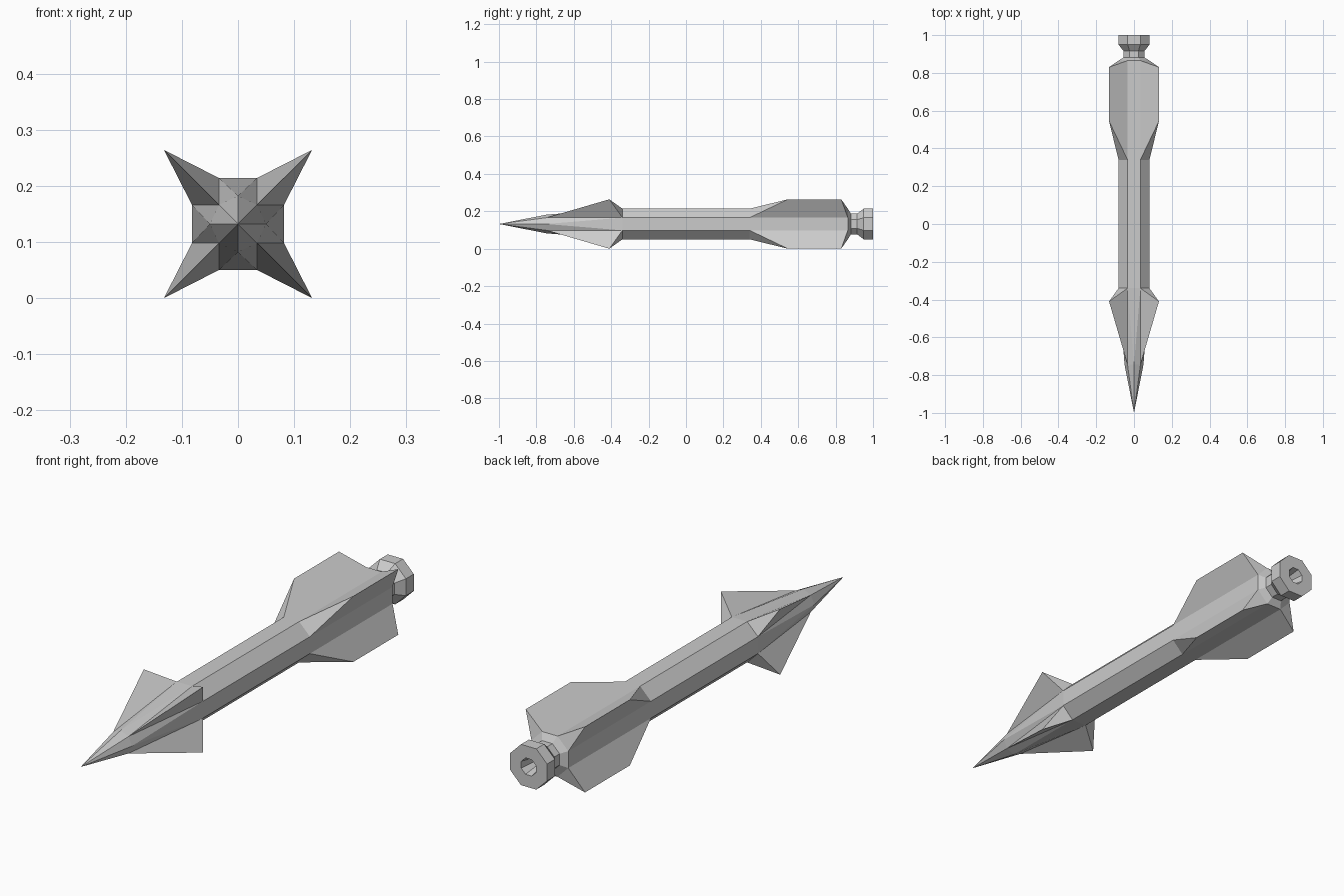
import bpy, bmesh, math
from mathutils import Matrix

if "Cube" in bpy.data.objects:
    bpy.data.objects.remove(bpy.data.objects["Cube"])

Z0 = 0.132            # height of the long axis
A, B = 0.034, 0.082   # octagon half side and apothem
T = 0.132             # fin tip offset on the diagonal


def finish(bm, name):
    bmesh.ops.remove_doubles(bm, verts=bm.verts, dist=1e-4)
    bmesh.ops.recalc_face_normals(bm, faces=bm.faces)
    bmesh.ops.translate(bm, verts=bm.verts, vec=(0, 0, Z0))
    me = bpy.data.meshes.new(name)
    bm.to_mesh(me)
    bm.free()
    ob = bpy.data.objects.new(name, me)
    bpy.context.collection.objects.link(ob)
    return ob


def left(y):          # corners bounding one flat and one diagonal side
    return (-A, y, B)


def up(y):
    return (A, y, B)


def side(y):
    return (B, y, A)


def tip(y):
    return (T, y, T)


# Body with pointed nose and fins: one quarter, turned four times
P = (0, -1, 0)
N = (0, -0.745, 0.05)
D = (A, -0.745, A)
DL = (-A, -0.745, A)
F, R, E = -0.34, 0.34, 0.865
quarter = [
    # nose cone and its widening flat
    (P, N, D), (P, DL, N), (N, up(F), D), (N, DL, left(F)), (N, left(F), up(F)),
    # front fin
    (D, up(F), tip(-0.41)), (D, tip(-0.41), side(F)), (tip(-0.41), up(F), side(F)),
    # shaft
    (left(F), up(F), up(R), left(R)), (up(F), side(F), side(R), up(R)),
    (left(R), up(R), up(E), left(E)),
    # tail fin
    (up(R), side(R), tip(0.545)),
    (up(R), tip(0.545), tip(0.83), up(E)),
    (side(R), side(E), tip(0.83), tip(0.545)),
    (tip(0.83), side(E), up(E)),
]
bm = bmesh.new()
for i in range(4):
    m = Matrix.Rotation(math.pi / 2 * i, 4, 'Y')
    for face in quarter:
        bm.faces.new([bm.verts.new(m @ bm.verts.new(p).co) for p in face])
bmesh.ops.delete(bm, geom=[v for v in bm.verts if not v.link_faces], context='VERTS')
finish(bm, "body_with_fins")

# Eight-sided nozzle with a hollow end (apothem, y)
profile = [(B, 0.865), (0.055, 0.882), (0.055, 0.915), (B, 0.95),
           (B, 1.0), (0.033, 1.0), (0.018, 0.92), (0, 0.92)]
bm = bmesh.new()
turn = Matrix.Rotation(math.pi / 8, 3, 'Y')
vs = [bm.verts.new(turn @ bm.verts.new((r / math.cos(math.pi / 8), y, 0)).co)
      for r, y in profile]
bmesh.ops.delete(bm, geom=[v for v in bm.verts if v not in vs], context='VERTS')
edges = [bm.edges.new(p) for p in zip(vs, vs[1:])]
bmesh.ops.spin(bm, geom=vs + edges, axis=(0, 1, 0), cent=(0, 0, 0),
               angle=2 * math.pi, steps=8)
finish(bm, "nozzle")
